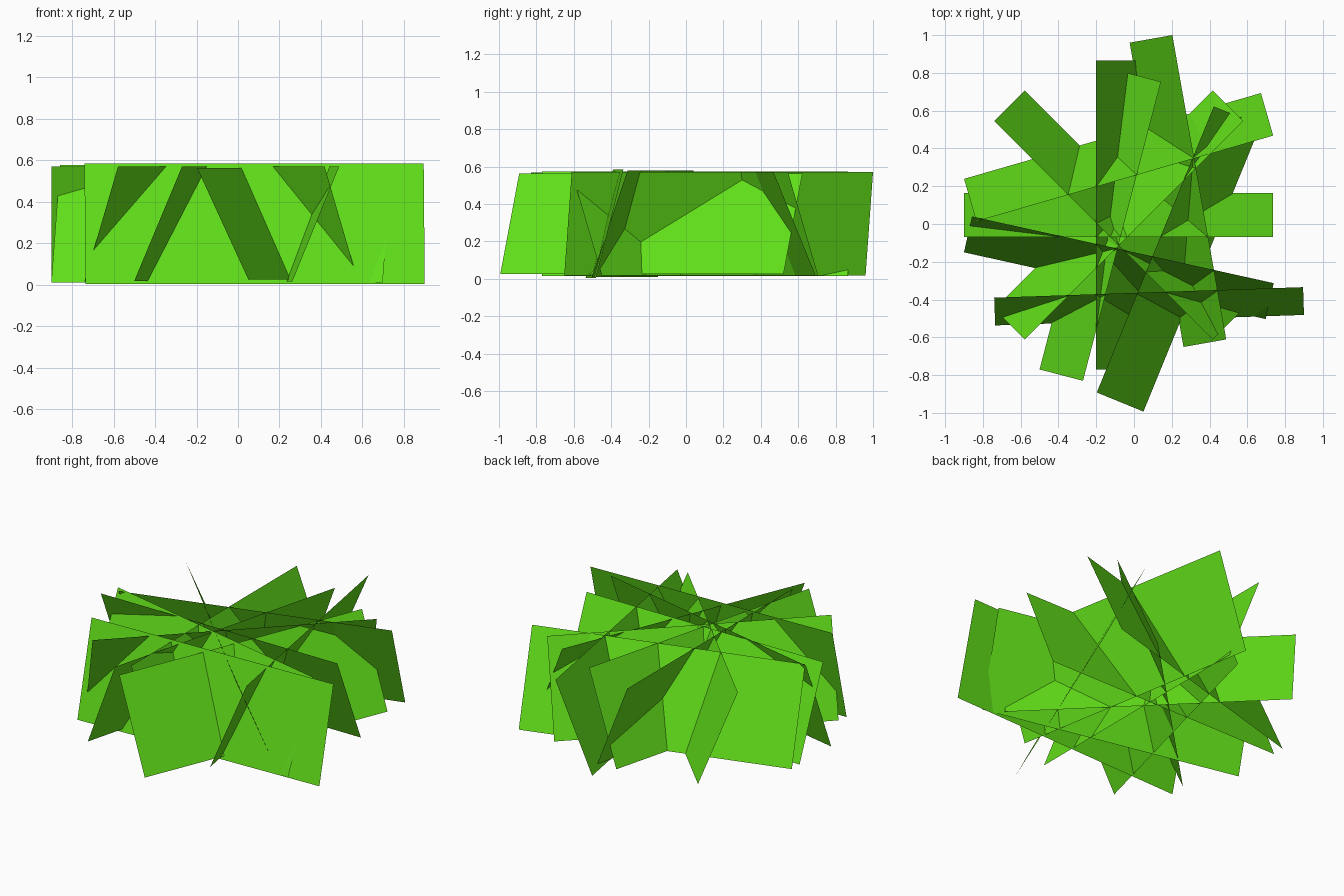
import bpy
from mathutils import Vector

if "Cube" in bpy.data.objects:
    bpy.data.objects.remove(bpy.data.objects["Cube"])

CARD_LEN, CARD_H, MID_Z = 1.636, 0.6, 0.294

leaf = bpy.data.materials.new("leaf_green")
leaf.diffuse_color = (0.12, 0.74, 0.01, 1)
leaf.use_nodes = True
leaf.node_tree.nodes["Principled BSDF"].inputs["Base Color"].default_value = leaf.diffuse_color


def card(name, top, low, toward):
    """Flat tilted grass card. top/low: plan corners of one end edge;
    toward: rough plan direction in which the card runs."""
    a, b = Vector(top), Vector(low)
    across = b - a
    run = Vector((-across.y, across.x)).normalized() * CARD_LEN
    if run.dot(Vector(toward)) < 0:
        run = -run
    half = (CARD_H ** 2 - across.length_squared) ** 0.5 / 2
    hi, lo = MID_Z + half, MID_Z - half
    verts = [(*a, hi), (*b, lo), (*(b + run), lo), (*(a + run), hi)]
    mesh = bpy.data.meshes.new(name)
    mesh.from_pydata(verts, [], [(0, 1, 2, 3)])
    mesh.materials.append(leaf)
    ob = bpy.data.objects.new(name, mesh)
    bpy.context.collection.objects.link(ob)


# Crossing grass cards: upper corner, lower corner, run direction
cards = [
    ((-0.90, -0.07), (-0.90, 0.163), (1, 0)),
    ((-0.20, -0.77), (0.02, -0.77), (0, 1)),
    ((0.203, 1.00), (-0.023, 0.96), (0, -1)),
    ((-0.27, -0.83), (-0.50, -0.77), (0, 1)),
    ((-0.74, 0.545), (-0.578, 0.707), (1, -1)),
    ((-0.578, -0.612), (-0.74, -0.45), (1, 1)),
    ((0.737, 0.468), (0.672, 0.693), (-1, 0)),
    ((-0.858, 0.04), (-0.90, -0.15), (1, 0)),
    ((-0.74, -0.39), (-0.735, -0.537), (1, 0)),
    ((-0.197, -0.892), (0.05, -0.993), (0, 1)),
]
for i, c in enumerate(cards, 1):
    card(f"grass_card_{i:02d}", *c)
